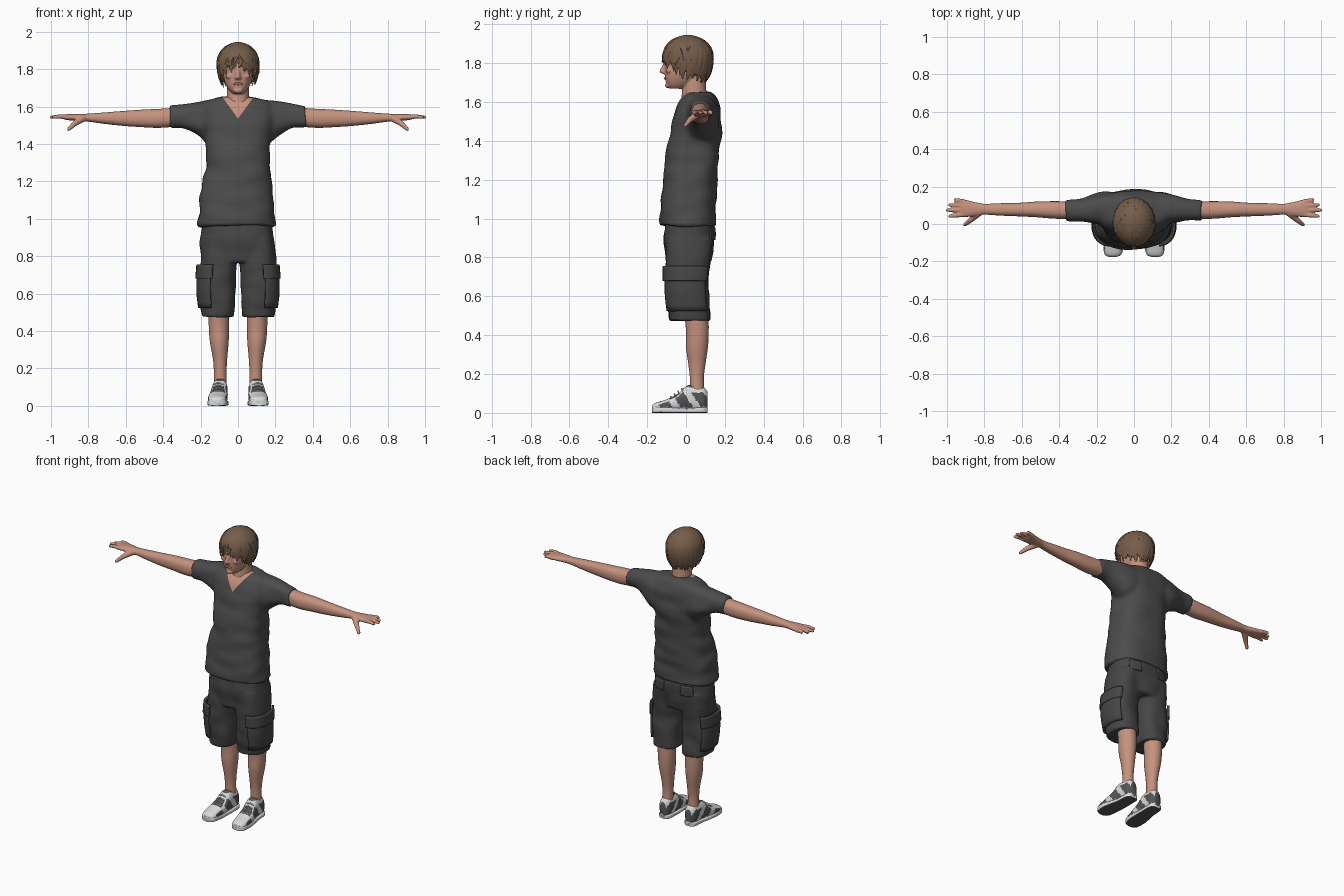
import bpy, bmesh, math, random
from mathutils import Matrix, Vector, noise

if "Cube" in bpy.data.objects:
    bpy.data.objects.remove(bpy.data.objects["Cube"])
random.seed(4)


def material(name, red, green, blue):
    mat = bpy.data.materials.new(name)
    mat.use_nodes = True
    mat.diffuse_color = (red, green, blue, 1)
    mat.node_tree.nodes["Principled BSDF"].inputs["Base Color"].default_value = (red, green, blue, 1)
    return mat


skin = material("skin", .56, .29, .21)
shirt_grey = material("shirt grey", .072, .072, .072)
shorts_grey = material("shorts grey", .06, .06, .06)
hair_brown = material("hair brown", .18, .11, .068)
shoe_white = material("shoe white", .68, .7, .71)
shoe_grey = material("shoe grey", .09, .09, .09)
lip_pink = material("lip pink", .42, .16, .13)
eye_white = material("eye white", .6, .58, .55)
iris_brown = material("iris brown", .05, .03, .02)


# ---- helpers: a section is (position along axis, centre, half width, low, high)
def sample(profile, s):
    """Smooth interpolation of a profile at a fractional row."""
    last = len(profile) - 1
    i = min(int(s), last - 1)
    f = s - i
    rows = [profile[max(0, min(last, i + k))] for k in (-1, 0, 1, 2)]
    return [b + f * (c - a + f * (2 * a - 5 * b + 4 * c - d + f * (3 * (b - c) + d - a))) / 2
            for a, b, c, d in zip(*rows)]


def section_point(section, angle, axis, power, side=1, grow=0):
    t, centre, half, low, high = section
    bend = lambda value: math.copysign(abs(value) ** (2 / power), value)
    u = centre + (half + grow) * bend(math.cos(angle))
    v = (low + high) / 2 + ((high - low) / 2 + grow) * bend(math.sin(angle))
    x, y, z = {"x": (t, u, v), "y": (u, t, v), "z": (u, v, t)}[axis]
    return Vector((x * side, y, z))


def loft(bm, profile, axis="z", power=2.3, side=1, count=32, steps=5):
    rings = []
    for k in range((len(profile) - 1) * steps + 1):
        section = sample(profile, k / steps)
        rings.append([bm.verts.new(section_point(section, math.tau * j / count, axis, power, side))
                      for j in range(count)])
    for low, high in zip(rings, rings[1:]):
        for j in range(count):
            n = (j + 1) % count
            bm.faces.new((low[j], low[n], high[n], high[j]))
    bm.faces.new(rings[0])
    bm.faces.new(rings[-1])


def ball(bm, centre, radii):
    place = Matrix.Translation(centre) @ Matrix.Diagonal((*radii, 1))
    bmesh.ops.create_uvsphere(bm, u_segments=20, v_segments=12, radius=1, matrix=place)


def limb(bm, points, radii):
    """Round-jointed tapered rod through the points."""
    for p, r in zip(points, radii):
        ball(bm, p, (r, r, r))
    for a, b, r, q in zip(points, points[1:], radii, radii[1:]):
        a, b = Vector(a), Vector(b)
        turn = (b - a).to_track_quat("Z", "Y").to_matrix().to_4x4()
        bmesh.ops.create_cone(bm, cap_ends=True, segments=16, radius1=r, radius2=q,
                              depth=(b - a).length, matrix=Matrix.Translation((a + b) / 2) @ turn)


def finish(name, bm, *mats, voxel=0, relax=4, mirror=False, thick=0):
    bmesh.ops.recalc_face_normals(bm, faces=bm.faces)
    for face in bm.faces:
        face.smooth = True
    mesh = bpy.data.meshes.new(name)
    bm.to_mesh(mesh)
    bm.free()
    obj = bpy.data.objects.new(name, mesh)
    bpy.context.collection.objects.link(obj)
    if voxel:
        blend = obj.modifiers.new("blend", "REMESH")
        blend.mode, blend.voxel_size, blend.use_smooth_shade = "VOXEL", voxel, True
        soften = obj.modifiers.new("soften", "SMOOTH")
        soften.factor, soften.iterations = .5, relax
        graph = bpy.context.evaluated_depsgraph_get()
        baked = bpy.data.meshes.new_from_object(obj.evaluated_get(graph))
        obj.modifiers.clear()
        obj.data = baked
    obj.data.materials.clear()
    for mat in mats:
        obj.data.materials.append(mat)
    if thick:
        shell = obj.modifiers.new("thickness", "SOLIDIFY")
        shell.thickness, shell.offset = thick, 0
    if mirror:
        obj.modifiers.new("mirror", "MIRROR")
    return obj


def wrinkle(obj, amount, stretch):
    moves = [v.normal * amount * noise.noise(Vector(a * b for a, b in zip(v.co, stretch)))
             for v in obj.data.vertices]
    for v, move in zip(obj.data.vertices, moves):
        v.co += move


# ---- shirt: torso and sleeves blended, with a cut V neck
torso = [(.96, -.008, .208, -.142, .16), (1.05, -.007, .203, -.132, .152), (1.2, -.004, .186, -.118, .162),
         (1.3, 0, .172, -.108, .17), (1.4, 0, .174, -.092, .178), (1.5, 0, .19, -.07, .182),
         (1.57, 0, .2, -.048, .178), (1.625, 0, .17, -.022, .155), (1.655, 0, .088, .0, .125)]
sleeve = [(.08, .08, .09, 1.4, 1.645), (.16, .083, .085, 1.395, 1.637), (.22, .08, .075, 1.445, 1.628),
          (.29, .073, .061, 1.484, 1.617), (.365, .07, .057, 1.485, 1.606)]
bm = bmesh.new()
loft(bm, torso, power=2.5)
for side in (1, -1):
    loft(bm, sleeve, axis="x", side=side)
shirt = finish("shirt", bm, shirt_grey, skin, voxel=.011, relax=5)
wrinkle(shirt, .011, (5, 7, 13))
bm = bmesh.new()
bm.from_mesh(shirt.data)
vee, slope = Vector((0, 0, 1.535)), .72
for side in (1, -1):
    region = [f for f in bm.faces if f.calc_center_median().z > 1.5 and f.calc_center_median().y < .05]
    region += list({e for f in region for e in f.edges}) + list({v for f in region for v in f.verts})
    bmesh.ops.bisect_plane(bm, geom=region, plane_co=vee, plane_no=(side, 0, -slope))
for face in bm.faces:
    spot = face.calc_center_median()
    if spot.y < .05 and abs(spot.x) < (spot.z - vee.z) * slope:
        face.material_index = 1
bm.to_mesh(shirt.data)
bm.free()

# ---- shorts: hips and legs blended, with pockets laid over them
hips = [(1.03, -.004, .18, -.1, .14), (.92, -.004, .195, -.114, .147), (.84, -.002, .197, -.11, .14),
        (.77, 0, .19, -.095, .122)]
trouser = [(.9, .1, .09, -.1, .14), (.7, .109, .099, -.103, .116), (.6, .112, .098, -.1, .118),
           (.475, .107, .087, -.085, .124)]
bm = bmesh.new()
loft(bm, hips, power=2.5)
for side in (1, -1):
    loft(bm, trouser, power=2.5, side=side)
shorts = finish("shorts", bm, shorts_grey, voxel=.009, relax=4)
wrinkle(shorts, .01, (9, 9, 11))


def pocket(name, profile, rows, angles, grow):
    bm = bmesh.new()
    bmesh.ops.create_grid(bm, x_segments=16, y_segments=8, size=1)
    for v in bm.verts:
        s, a = [low + (high - low) * (c + 1) / 2 for (low, high), c in zip((rows, angles), (v.co.y, v.co.x))]
        v.co = section_point(sample(profile, s), math.radians(a), "z", 2.5, grow=grow)
    finish(name, bm, shorts_grey, mirror=True, thick=.014)


pocket("cargo_pocket", trouser, (.85, 2.55), (-75, 48), .005)
pocket("cargo_pocket_flap", trouser, (.72, 1.15), (-80, 52), .012)
pocket("back_pocket_flap", hips, (.7, 1.35), (48, 75), .003)

# ---- arms with hands
arm = [(.31, .074, .046, 1.495, 1.595), (.42, .075, .047, 1.486, 1.588), (.52, .078, .042, 1.49, 1.583),
       (.62, .077, .036, 1.497, 1.576), (.72, .078, .033, 1.508, 1.568), (.8, .079, .029, 1.519, 1.562),
       (.85, .08, .037, 1.522, 1.561), (.9, .083, .046, 1.526, 1.56), (.93, .085, .044, 1.531, 1.556)]
bm = bmesh.new()
loft(bm, arm, axis="x")
for start, tip, reach in ((.05, .042, .985), (.074, .074, .998), (.098, .102, .985), (.12, .131, .955)):
    limb(bm, [(.91, start, 1.543), (.95, (start + tip) / 2, 1.547), (reach, tip, 1.543)], (.013, .012, .009))
limb(bm, [(.83, .06, 1.537), (.872, .022, 1.51), (.905, -.004, 1.479)], (.02, .015, .01))
finish("arm", bm, skin, voxel=.005, relax=3, mirror=True)

# ---- lower legs
calf = [(.53, .104, .056, -.01, .116), (.42, .102, .054, 0, .117), (.34, .1, .05, 0, .113),
        (.25, .096, .038, .012, .1), (.18, .095, .034, .02, .092), (.09, .095, .035, .02, .095)]
bm = bmesh.new()
loft(bm, calf, power=2)
finish("lower_leg", bm, skin, mirror=True)

# ---- shoes: panelled upper, sole, laces
upper = [(-.176, .113, .016, .015, .034), (-.16, .112, .042, .008, .05), (-.1, .109, .051, .005, .07),
         (-.04, .103, .048, .005, .1), (.005, .098, .043, .005, .14), (.05, .096, .041, .005, .142),
         (.09, .095, .038, .005, .132), (.11, .095, .022, .01, .11)]
bm = bmesh.new()
loft(bm, upper, axis="y", power=2.4, count=48, steps=8)
shoe = finish("shoe_upper", bm, shoe_white, shoe_grey, mirror=True)
for face in shoe.data.polygons:
    spot, up = face.center, face.normal.z
    panel = .03 < spot.z < .105 and up < .6 and math.sin((spot.y + spot.z * .7) * 60) > -.35
    tongue = up > .75 and -.085 < spot.y < -.01 or spot.z > .133
    face.material_index = int(panel or tongue)
sole = [(y, centre, half + .004, 0, .024 + abs(y) * .06) for y, centre, half, low, high in upper]
bm = bmesh.new()
loft(bm, sole, axis="y", power=5, count=40)
base = finish("shoe_sole", bm, shoe_white, shoe_grey, mirror=True)
for face in base.data.polygons:
    face.material_index = int(face.normal.z < -.6)
bm = bmesh.new()
for k in range(4):
    y, z = -.075 + k * .019, .08 + k * .0135
    limb(bm, [(.08, y, z - .006), (.106, y - .004, z + .004), (.128, y, z - .006)], (.004, .004, .004))
finish("shoe_laces", bm, shoe_white, mirror=True)

# ---- head and neck
skull = [(1.668, 0, .028, -.083, -.02), (1.69, 0, .05, -.1, .03), (1.73, 0, .071, -.108, .075),
         (1.78, 0, .081, -.11, .1), (1.84, 0, .089, -.112, .11), (1.89, 0, .08, -.09, .1),
         (1.925, 0, .045, -.04, .06)]
neck = [(1.58, 0, .07, -.03, .112), (1.64, 0, .061, -.022, .106), (1.74, 0, .06, -.015, .1)]
bm = bmesh.new()
loft(bm, skull)
loft(bm, neck, power=2)
limb(bm, [(0, -.104, 1.803), (0, -.124, 1.758)], (.009, .012))
ball(bm, (0, -.113, 1.754), (.02, .012, .01))
ball(bm, (0, -.095, 1.685), (.024, .013, .014))
for side in (1, -1):
    ball(bm, (side * .033, -.096, 1.817), (.026, .014, .009))
    ball(bm, (side * .042, -.085, 1.762), (.024, .02, .017))
finish("head", bm, skin, voxel=.005, relax=3)
for name, mat, centre, radii in (
        ("eye", eye_white, (.033, -.094, 1.795), (.014, .013, .006)),
        ("iris", iris_brown, (.033, -.102, 1.795), (.006, .007, .006)),
        ("eyebrow", hair_brown, (.034, -.104, 1.817), (.02, .008, .004)),
        ("lips", lip_pink, (.009, -.106, 1.721), (.015, .007, .007))):
    bm = bmesh.new()
    ball(bm, centre, radii)
    finish(name, bm, mat, mirror=True)


# ---- hair: a trimmed cap with layered tapering locks
def scalp(turn, z, scale=1):
    """Point on the hair surface; turn 0 faces the back."""
    rise = (z - 1.83) / (.112 if z > 1.83 else .18)
    reach = math.sqrt(max(0, 1 - rise * rise)) * scale
    return Vector((math.sin(turn) * .107 * reach, .01 + math.cos(turn) * .125 * reach, z))


def hairline(turn):
    back = math.cos(turn)
    return 1.75 - .05 * back + .03 * back * back


bm = bmesh.new()
columns, rows = 48, 14
grid = []
for j in range(rows + 1):
    ring = []
    for i in range(columns):
        turn = math.tau * i / columns
        height = hairline(turn) + (1.941 - hairline(turn)) * math.sin(j / rows * math.pi / 2)
        ring.append(bm.verts.new(scalp(turn, height)))
    grid.append(ring)
for low, high in zip(grid, grid[1:]):
    for i in range(columns):
        n = (i + 1) % columns
        bm.faces.new((low[i], low[n], high[n], high[i]))
bm.faces.new(grid[-1])
finish("hair_cap", bm, hair_brown, thick=.006)

bm = bmesh.new()
for k in range(110):
    turn = k * 2.39996
    start = 1.934 - .1 * random.random() ** 2
    end = hairline(turn) - random.uniform(-.01, .035)
    sweep, flick = random.uniform(-.45, .45), random.uniform(0, .09)
    rings = []
    for j in range(9):
        f = j / 8
        here = turn + sweep * f
        spot = scalp(here, start + (end - start) * f ** 1.4, 1.005 + flick * f ** 4)
        out = Vector((math.sin(here), math.cos(here), .5 - .5 * f)).normalized()
        across = Vector((math.cos(here), -math.sin(here), 0))
        width = .017 * math.sin(math.pi * (.12 + .86 * f)) ** .6
        rings.append([bm.verts.new(spot + offset) for offset in
                      (across * width, out * width * .45, -across * width, -out * width * .4)])
    for low, high in zip(rings, rings[1:]):
        for i in range(4):
            n = (i + 1) % 4
            bm.faces.new((low[i], low[n], high[n], high[i]))
    bm.faces.new(rings[0])
    bm.faces.new(rings[-1])
finish("hair_locks", bm, hair_brown)

# ---- keep crisp edges where parts have them
for obj in bpy.context.collection.objects:
    obj.select_set(obj.type == "MESH" and obj.name not in ("shirt", "shorts", "arm", "head"))
bpy.context.view_layer.objects.active = base
bpy.ops.object.shade_smooth_by_angle(angle=math.radians(50))
